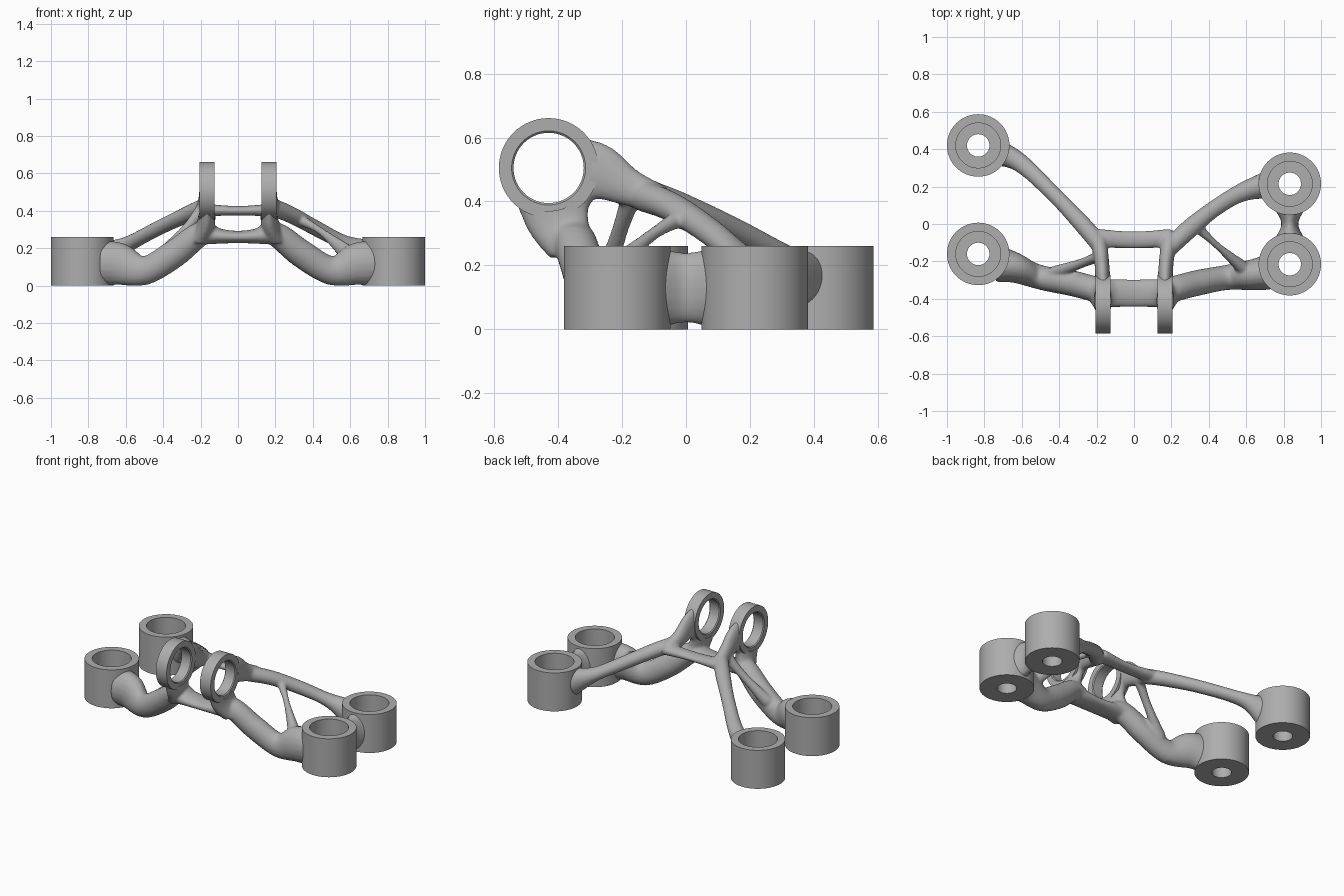
import bpy, bmesh, math
from mathutils import Vector, Matrix

cube = bpy.data.objects.get("Cube")
if cube:
    bpy.data.objects.remove(cube, do_unlink=True)

COLOUR = (0.42, 0.42, 0.42, 1)
metal = bpy.data.materials.new("grey metal")
metal.use_nodes = True
metal.diffuse_color = COLOUR
bsdf = next(n for n in metal.node_tree.nodes if n.type == 'BSDF_PRINCIPLED')
bsdf.inputs["Base Color"].default_value = COLOUR


def finish(name, bm):
    bmesh.ops.recalc_face_normals(bm, faces=bm.faces)
    mesh = bpy.data.meshes.new(name)
    bm.to_mesh(mesh)
    bm.free()
    mesh.materials.append(metal)
    obj = bpy.data.objects.new(name, mesh)
    bpy.context.collection.objects.link(obj)
    return obj


def activate(obj):
    bpy.ops.object.select_all(action='DESELECT')
    obj.select_set(True)
    bpy.context.view_layer.objects.active = obj


def smooth(obj):
    activate(obj)
    bpy.ops.object.shade_smooth_by_angle(angle=math.radians(35))


def bridge_rings(bm, rings, closed=False):
    pairs = list(zip(rings, rings[1:] + rings[:1])) if closed else list(zip(rings, rings[1:]))
    for a, b in pairs:
        for i in range(len(a)):
            j = (i + 1) % len(a)
            bm.faces.new((a[i], a[j], b[j], b[i]))


def lathe(name, profile, matrix, sides=64):
    """Spin a closed (radius, height) profile about the local z axis."""
    bm = bmesh.new()
    rings = []
    for r, z in profile:
        angles = [math.tau * i / sides for i in range(sides)]
        rings.append([bm.verts.new((r * math.cos(a), r * math.sin(a), z)) for a in angles])
    bridge_rings(bm, rings, closed=True)
    bm.transform(matrix)
    smooth(finish(name, bm))


def spline(pts, steps=6):
    """Catmull-Rom curve through (x, y, z, half width, half height) points."""
    p = [Vector(q) for q in pts]
    p = [p[0] * 2 - p[1]] + p + [p[-1] * 2 - p[-2]]
    out = []
    for k in range(1, len(p) - 2):
        a, b, c, d = p[k - 1:k + 3]
        for i in range(steps):
            t = i / steps
            out.append((b * 2 + (c - a) * t + (a * 2 - b * 5 + c * 4 - d) * t ** 2
                        + (b * 3 - a - c * 3 + d) * t ** 3) * 0.5)
    return out + [p[-2]]


def strut(bm, pts, side=None, mirror=1, sides=20):
    """Sweep an ellipse with changing size along a path."""
    path = spline([(q[0] * mirror, *q[1:]) for q in pts])
    pos = [Vector(q[:3]) for q in path]
    if side is None:
        side = (pos[-1] - pos[0]).cross(Vector((0, 0, 1)))
    side = Vector(side).normalized()
    rings = []
    for i, q in enumerate(path):
        tangent = pos[min(i + 1, len(pos) - 1)] - pos[max(i - 1, 0)]
        up = tangent.cross(side).normalized()
        ring = []
        for k in range(sides):
            a = math.tau * k / sides
            v = pos[i] + side * math.cos(a) * q[3] + up * math.sin(a) * q[4]
            v.z = max(v.z, 0)
            ring.append(bm.verts.new(v))
        rings.append(ring)
    bridge_rings(bm, rings)
    bm.faces.new(rings[0])
    bm.faces.new(rings[-1])


# Four mounting bosses with counterbored holes
BOSSES = {"back_right_boss": (-0.833, 0.42), "front_right_boss": (-0.833, -0.16),
          "back_left_boss": (0.833, 0.215), "front_left_boss": (0.833, -0.215)}
boss_profile = [(0.06, 0), (0.167, 0), (0.167, 0.26), (0.12, 0.26), (0.12, 0.07), (0.06, 0.07)]
for name, (x, y) in BOSSES.items():
    lathe(name, boss_profile, Matrix.Translation((x, y, 0)))

# Pair of upright clevis rings
LUG = Vector((0, -0.43, 0.505))
lug_profile = [(0.11, -0.034), (0.116, -0.04), (0.156, -0.04),
               (0.156, 0.04), (0.116, 0.04), (0.11, 0.034)]
turn = Matrix.Rotation(math.pi / 2, 4, 'Y')
for name, x in (("right_clevis_ring", -0.165), ("left_clevis_ring", 0.165)):
    lathe(name, lug_profile, Matrix.Translation(LUG + Vector((x, 0, 0))) @ turn)

# Organic frame: struts that are fused together afterwards
X, Y = (1, 0, 0), (0, 1, 0)
bm = bmesh.new()
for s, end_y in ((-1, -0.21), (1, -0.25)):
    # front arm from boss up to the front bridge
    strut(bm, [(0.74, end_y, 0.12, 0.1, 0.12), (0.64, end_y - 0.02, 0.115, 0.085, 0.115),
               (0.5, -0.285, 0.08, 0.068, 0.078), (0.34, -0.315, 0.17, 0.07, 0.075),
               (0.2, -0.35, 0.275, 0.07, 0.065), (0.1, -0.37, 0.265, 0.07, 0.04)], Y, s)
    # column below the clevis ring
    strut(bm, [(0.165, -0.42, 0.43, 0.045, 0.12), (0.17, -0.4, 0.34, 0.048, 0.1),
               (0.2, -0.36, 0.25, 0.06, 0.07)], X, s)
    # beam running back from the clevis ring
    strut(bm, [(0.165, -0.34, 0.49, 0.042, 0.12), (0.168, -0.27, 0.49, 0.04, 0.09),
               (0.175, -0.18, 0.445, 0.04, 0.06), (0.19, -0.08, 0.405, 0.045, 0.045)], X, s)

# Front and rear bridges
strut(bm, [(-0.18, -0.37, 0.27, 0.075, 0.05), (0, -0.37, 0.26, 0.075, 0.033),
           (0.18, -0.37, 0.27, 0.075, 0.05)], Y)
strut(bm, [(-0.2, -0.075, 0.405, 0.05, 0.035), (0, -0.085, 0.4, 0.046, 0.026),
           (0.2, -0.075, 0.405, 0.05, 0.035)], Y)
# Rear arms
strut(bm, [(-0.18, -0.12, 0.42, 0.045, 0.05), (-0.26, -0.02, 0.385, 0.048, 0.045),
           (-0.42, 0.15, 0.31, 0.042, 0.04), (-0.6, 0.32, 0.215, 0.05, 0.045),
           (-0.73, 0.38, 0.15, 0.075, 0.1)])
strut(bm, [(0.18, -0.14, 0.42, 0.045, 0.05), (0.28, -0.04, 0.38, 0.052, 0.045),
           (0.42, 0.075, 0.305, 0.045, 0.042), (0.57, 0.165, 0.225, 0.05, 0.045),
           (0.73, 0.21, 0.15, 0.08, 0.1)])
# Thin braces
strut(bm, [(-0.18, -0.17, 0.42, 0.03, 0.04), (-0.28, -0.21, 0.3, 0.026, 0.026),
           (-0.43, -0.26, 0.14, 0.035, 0.04)])
strut(bm, [(0.33, -0.01, 0.355, 0.03, 0.03), (0.45, -0.12, 0.285, 0.019, 0.021),
           (0.6, -0.25, 0.16, 0.04, 0.05)])
# Web between the two left bosses
strut(bm, [(0.833, -0.08, 0.13, 0.08, 0.125), (0.833, 0, 0.13, 0.045, 0.11),
           (0.833, 0.08, 0.13, 0.08, 0.125)], X)
frame = finish("strut_frame", bm)

# Cutters that keep the boss and ring bores clear
cut = bmesh.new()


def add_cutter(matrix, radius, depth):
    bmesh.ops.create_cone(cut, cap_ends=True, segments=64, radius1=radius, radius2=radius,
                          depth=depth, matrix=matrix)


for x, y in BOSSES.values():
    add_cutter(Matrix.Translation((x, y, 0.1)), 0.15, 0.7)
add_cutter(Matrix.Translation(LUG) @ turn, 0.135, 0.8)
cutter = finish("bore_cutter", cut)
cutter.hide_render = True

# Fuse, soften and trim the frame
fuse = frame.modifiers.new("fuse", 'REMESH')
fuse.mode = 'VOXEL'
fuse.voxel_size = 0.008
soften = frame.modifiers.new("soften", 'SMOOTH')
soften.factor, soften.iterations = 0.5, 10
trim = frame.modifiers.new("trim", 'BOOLEAN')
trim.operation, trim.object = 'DIFFERENCE', cutter
activate(frame)
for mod in list(frame.modifiers):
    bpy.ops.object.modifier_apply(modifier=mod.name)
smooth(frame)
bpy.data.objects.remove(cutter, do_unlink=True)
